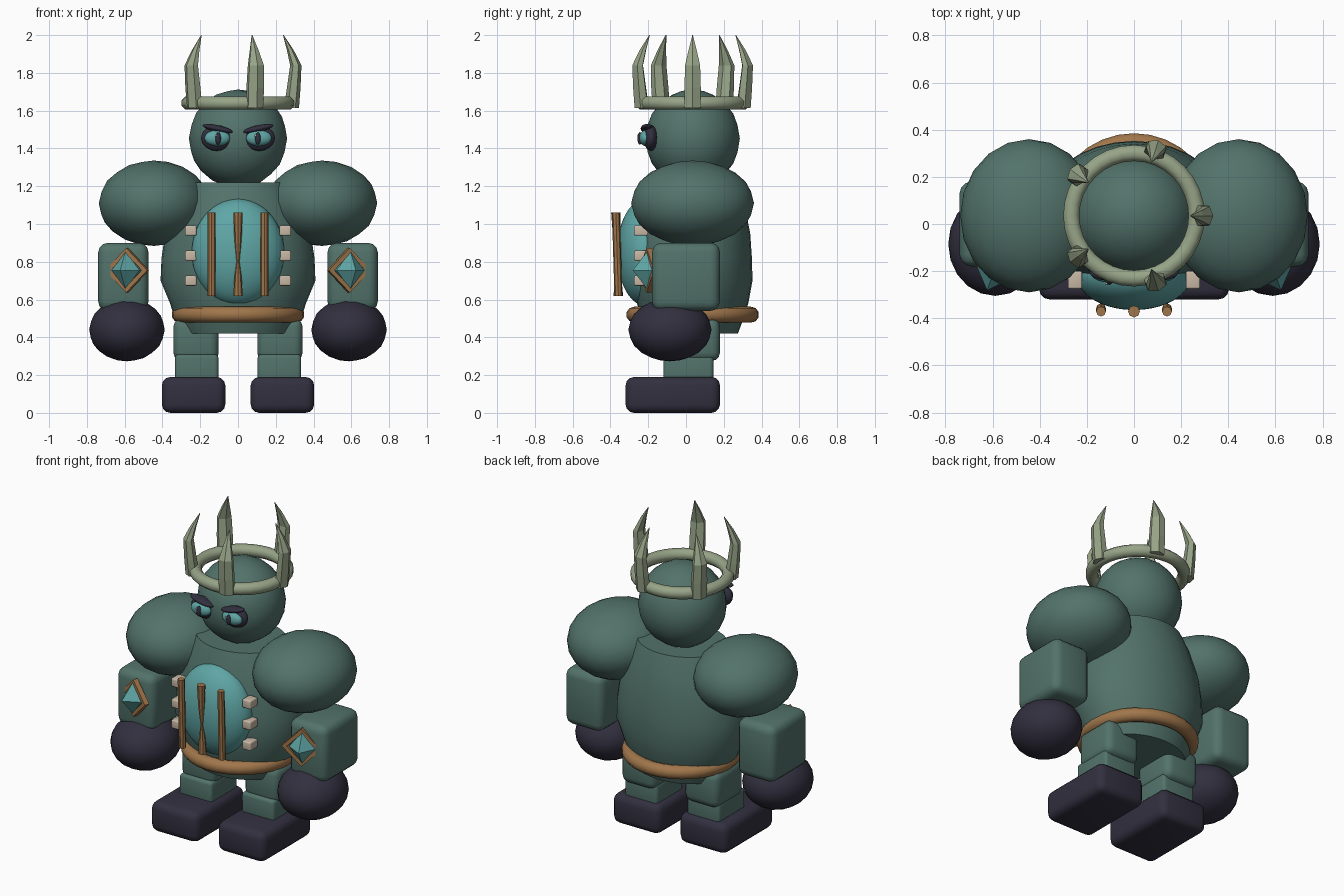
import bpy, bmesh, math
from mathutils import Vector, Matrix

if "Cube" in bpy.data.objects:
    bpy.data.objects.remove(bpy.data.objects["Cube"])

def material(name, rgb):
    m = bpy.data.materials.new(name)
    m.diffuse_color = (*rgb, 1)
    m.use_nodes = True
    m.node_tree.nodes["Principled BSDF"].inputs["Base Color"].default_value = m.diffuse_color
    return m

GREEN = material("muted green", (0.085, 0.170, 0.145))
DARK = material("dark violet grey", (0.032, 0.029, 0.050))
TEAL = material("light teal", (0.115, 0.38, 0.38))
BRONZE = material("bronze", (0.35, 0.18, 0.07))
BONE = material("pale sage", (0.31, 0.37, 0.245))
CREAM = material("cream", (0.58, 0.48, 0.38))
CY = 0.035  # depth of the body axis

def finish(name, bm, mat, angle=40):
    bmesh.ops.recalc_face_normals(bm, faces=bm.faces)
    me = bpy.data.meshes.new(name)
    bm.to_mesh(me)
    bm.free()
    me.materials.append(mat)
    ob = bpy.data.objects.new(name, me)
    bpy.context.collection.objects.link(ob)
    bpy.ops.object.select_all(action='DESELECT')
    ob.select_set(True)
    bpy.context.view_layer.objects.active = ob
    if angle:
        bpy.ops.object.shade_smooth_by_angle(angle=math.radians(angle))
    return ob

def ball(name, loc, size, mat, rot=(0, 0, 0), detail=3):
    bm = bmesh.new()
    bmesh.ops.create_icosphere(bm, subdivisions=detail, radius=1)
    ob = finish(name, bm, mat)
    ob.location, ob.scale, ob.rotation_euler = loc, size, rot
    return ob

def box(name, lo, hi, mat, bevel=0.04):
    lo, hi = Vector(lo), Vector(hi)
    bm = bmesh.new()
    bmesh.ops.create_cube(bm, size=1, matrix=Matrix.Diagonal((*(hi - lo), 1)))
    if bevel:
        bmesh.ops.bevel(bm, geom=bm.edges[:], offset=bevel, segments=3,
                        profile=0.5, affect='EDGES')
    ob = finish(name, bm, mat)
    ob.location = (lo + hi) / 2
    return ob

def loft(name, rings, mat, angle=40):
    """Skin a list of equal closed rings and cap both ends."""
    bm = bmesh.new()
    rows = [[bm.verts.new(p) for p in r] for r in rings]
    n = len(rows[0])
    for a, b in zip(rows, rows[1:]):
        for i in range(n):
            j = (i + 1) % n
            bm.faces.new((a[i], a[j], b[j], b[i]))
    bm.faces.new(rows[0])
    bm.faces.new(rows[-1])
    return finish(name, bm, mat, angle)

def oval(cx, cy, z, rx, ry, n):
    return [(cx + rx * math.cos(2 * math.pi * i / n),
             cy + ry * math.sin(2 * math.pi * i / n), z) for i in range(n)]

def torus(name, loc, major, minor, mat, n=32, m=10, rot=(0, 0, 0), angle=40):
    bm = bmesh.new()
    rows = []
    for i in range(n):
        a = 2 * math.pi * i / n
        rows.append([bm.verts.new((
            (major + minor * math.cos(b)) * math.cos(a),
            (major + minor * math.cos(b)) * math.sin(a), minor * math.sin(b)))
            for b in (2 * math.pi * (k + 0.5) / m for k in range(m))])
    for i in range(n):
        for k in range(m):
            p, q, l = rows[i], rows[(i + 1) % n], (k + 1) % m
            bm.faces.new((p[k], q[k], q[l], p[l]))
    ob = finish(name, bm, mat, angle)
    ob.location, ob.rotation_euler = loc, rot
    return ob

# Torso, belt and belly
profile = [(0.42, 0.295, 0.24), (0.50, 0.335, 0.27), (0.58, 0.36, 0.295),
           (0.70, 0.41, 0.317), (0.82, 0.405, 0.314), (0.95, 0.385, 0.305),
           (1.10, 0.33, 0.275), (1.22, 0.275, 0.23)]
loft("torso", [oval(0, CY, z, rx, ry, 32) for z, rx, ry in profile], GREEN)
torus("belt", (0, CY, 0.52), 0.31, 0.042, BRONZE)
ball("belly", (0, -0.215, 0.85), (0.245, 0.15, 0.283), TEAL, detail=4)

# Belly bars, the middle one pinched
for side, name in ((-1, "left_bar"), (0, "middle_bar"), (1, "right_bar")):
    radii = [0.021] * 5 if side else [0.025, 0.019, 0.008, 0.019, 0.025]
    heights = [0.62, 0.72, 0.80, 0.92, 1.06]
    loft(name, [oval(0.14 * side, -0.358 - 0.03 * (z - 0.62), z, r, r, 8)
                for z, r in zip(heights, radii)], BRONZE)

# Head
ball("head", (0, CY, 1.452), (0.26, 0.25, 0.26), GREEN)

# Crown ring and inward hooked spikes
torus("crown_ring", (0, CY, 1.64), 0.266, 0.037, BONE, m=8, angle=50)
spike = [(1.615, 0.283, 0.040, 0.048), (1.72, 0.295, 0.036, 0.050),
         (1.84, 0.306, 0.030, 0.046), (1.92, 0.277, 0.018, 0.025),
         (2.0, 0.240, 0.002, 0.002)]
for k in range(5):
    ob = loft("crown_spike", [oval(r, 0, z, rx, ry, 6) for z, r, rx, ry in spike],
              BONE, angle=0)
    ob.location.y = CY
    ob.rotation_euler.z = 2 * math.pi * k / 5

for s, side in ((-1, "left_"), (1, "right_")):
    # Arms
    ball(side + "shoulder", (0.445 * s, CY, 1.11), (0.292, 0.325, 0.226), GREEN)
    box(side + "forearm", (0.607 * s - 0.133, -0.18, 0.54),
        (0.607 * s + 0.133, 0.18, 0.90), GREEN, 0.05)
    ball(side + "fist", (0.588 * s, -0.085, 0.44), (0.2, 0.22, 0.167), DARK)

    # Legs and boots
    box(side + "thigh", (0.222 * s - 0.12, -0.10, 0.275),
        (0.222 * s + 0.12, 0.18, 0.50), GREEN, 0.045)
    box(side + "shin", (0.219 * s - 0.115, -0.12, 0.15),
        (0.219 * s + 0.115, 0.145, 0.31), GREEN, 0.02)
    box(side + "boot", (0.235 * s - 0.168, -0.32, 0.0),
        (0.235 * s + 0.168, 0.18, 0.19), DARK, 0.045)

    # Diamond frame and gem on the forearm
    yaw = math.radians(20) * s
    torus(side + "gem_frame", (0.587 * s, -0.195, 0.755), 0.103, 0.022, BRONZE,
          n=4, m=4, rot=(math.pi / 2, 0, yaw), angle=0)
    gem = loft(side + "gem", [oval(0, 0, z, r, r * 1.3, 4) for z, r in
                              ((-0.02, 0.078), (0.01, 0.078), (0.09, 0.002))],
               TEAL, angle=0)
    gem.location = (0.592 * s, -0.195, 0.755)
    gem.rotation_euler = (math.pi / 2, 0, yaw)

    # Rib studs beside the belly
    for z in (0.70, 0.832, 0.965):
        box(side + "rib_stud", (0.25 * s - 0.03, -0.275, z - 0.027),
            (0.25 * s + 0.03, -0.2, z + 0.027), CREAM, 0.008)

    # Eyes: socket, iris, slit pupil, glint and slanted brow
    ball(side + "eye_socket", (0.112 * s, -0.185, 1.455), (0.084, 0.04, 0.068), DARK)
    ball(side + "iris", (0.11 * s, -0.215, 1.455), (0.068, 0.032, 0.042), TEAL)
    ball(side + "pupil", (0.105 * s, -0.244, 1.453), (0.015, 0.014, 0.034), DARK, detail=2)
    ball(side + "eye_glint", (0.105 * s - 0.012, -0.253, 1.468),
         (0.006, 0.005, 0.006), CREAM, detail=2)
    ball(side + "brow", (0.108 * s, -0.205, 1.505), (0.082, 0.035, 0.018), DARK,
         rot=(0, -0.22 * s, 0))
